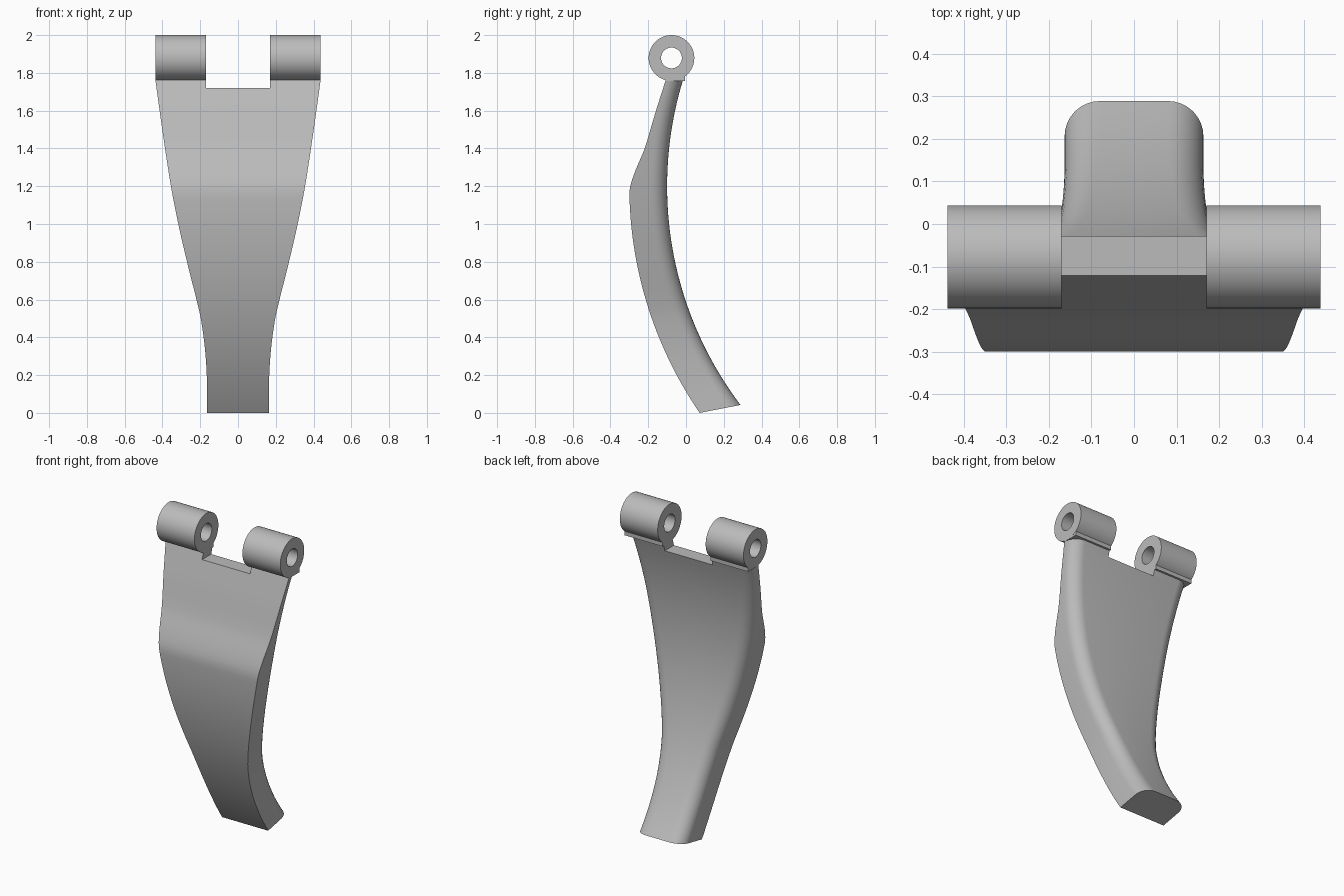
import bpy, bmesh, math

if "Cube" in bpy.data.objects:
    bpy.data.objects.remove(bpy.data.objects["Cube"])

grey = bpy.data.materials.new("plain grey")
grey.diffuse_color = (0.5, 0.5, 0.5, 1)
grey.use_nodes = True
grey.node_tree.nodes["Principled BSDF"].inputs["Base Color"].default_value = grey.diffuse_color

SLOT, SLOT_Z, TOP = 0.17, 1.72, 1.76      # half width of slot, its floor, top of plate
FILLET = 0.083                            # rounding of the rear edges


def curve(pts, t):
    """Smooth curve through (t, value) points."""
    n = len(pts)

    def slope(i):
        a, b = pts[max(i - 1, 0)], pts[min(i + 1, n - 1)]
        return (b[1] - a[1]) / (b[0] - a[0])

    i = max(k for k in range(n - 1) if k == 0 or pts[k][0] <= t)
    (t0, v0), (t1, v1) = pts[i], pts[i + 1]
    h = t1 - t0
    s = (t - t0) / h
    return ((2*s**3 - 3*s*s + 1) * v0 + (s**3 - 2*s*s + s) * h * slope(i)
            + (3*s*s - 2*s**3) * v1 + (s**3 - s*s) * h * slope(i + 1))


WIDTH = [(0, .163), (.16, .164), (.33, .174), (.5, .197), (.6, .220),
         (.8, .270), (1.0, .316), (1.2, .355), (1.48, .398), (1.76, .437)]
FRONT = [(1.13, -.299), (1.17, -.2995), (1.22, -.290), (1.29, -.265), (1.4, -.219),
         (1.59, -.162), (1.76, -.108)]


def front_y(z):
    return 1.82 - math.sqrt(2.12**2 - (z - 1.2)**2) if z < 1.15 else curve(FRONT, z)


def back_y(z):
    return 1.82 - math.sqrt(1.92**2 - (z - 1.2)**2)


def half_section(z, x0):
    """Right half of a cross-section, from front to back, tilted at the foot."""
    lift = 0.042 * max(0, 1 - z / SLOT_Z)
    w, yf, yb = curve(WIDTH, z), front_y(z), back_y(z + lift)
    xy = [(x0, yf), (w, yf)]
    for k in range(9):
        a = math.pi / 2 * k / 8
        xy.append((w - FILLET + FILLET * math.cos(a), yb - FILLET + FILLET * math.sin(a)))
    xy.append((x0, yb))
    return [(x, y, z + lift * (y - yf) / (yb - yf)) for x, y in xy]


def finish(name, bm):
    bmesh.ops.recalc_face_normals(bm, faces=bm.faces[:])
    me = bpy.data.meshes.new(name)
    bm.to_mesh(me)
    bm.free()
    me.materials.append(grey)
    ob = bpy.data.objects.new(name, me)
    bpy.context.collection.objects.link(ob)
    bpy.ops.object.select_all(action='DESELECT')
    ob.select_set(True)
    bpy.context.view_layer.objects.active = ob
    bpy.ops.object.shade_smooth_by_angle(angle=math.radians(30))
    return ob


def mirror(ob):
    ob.modifiers.new("mirror", 'MIRROR').use_axis[0] = True


def loft(name, sections):
    bm = bmesh.new()
    rings = [[bm.verts.new(p) for p in s] for s in sections]
    n = len(rings[0])
    for a, b in zip(rings, rings[1:]):
        for i in range(n):
            j = (i + 1) % n
            bm.faces.new((a[i], a[j], b[j], b[i]))
    bm.faces.new(rings[0])
    bm.faces.new(rings[-1])
    return finish(name, bm)


# Curved tapering plate up to the slot floor
sections = []
for k in range(61):
    half = half_section(SLOT_Z * k / 60, 0)
    sections.append(half + [(-x, y, z) for x, y, z in half[-2:0:-1]])
loft("curved_plate", sections)

# Plate shoulders either side of the slot
mirror(loft("plate_shoulders", [half_section(z, SLOT) for z in (SLOT_Z, TOP)]))

# Square lips between the shoulders and the hinge barrels
lip = [(-.108, TOP - .003), (-.004, TOP - .003), (-.004, 1.784), (-.108, 1.784)]
mirror(loft("hinge_lips", [[(x, y, z) for y, z in lip] for x in (SLOT, .437)]))

# Hollow hinge barrels
bm = bmesh.new()
N = 64
corners = [(SLOT, .121), (.438, .121), (.438, .055), (SLOT, .055)]
rings = []
for k in range(N):
    a = 2 * math.pi * k / N
    rings.append([bm.verts.new((x, -.077 + r * math.cos(a), 1.879 + r * math.sin(a)))
                  for x, r in corners])
for k in range(N):
    a, b = rings[k], rings[(k + 1) % N]
    for i in range(4):
        j = (i + 1) % 4
        bm.faces.new((a[i], a[j], b[j], b[i]))
mirror(finish("hinge_barrels", bm))
